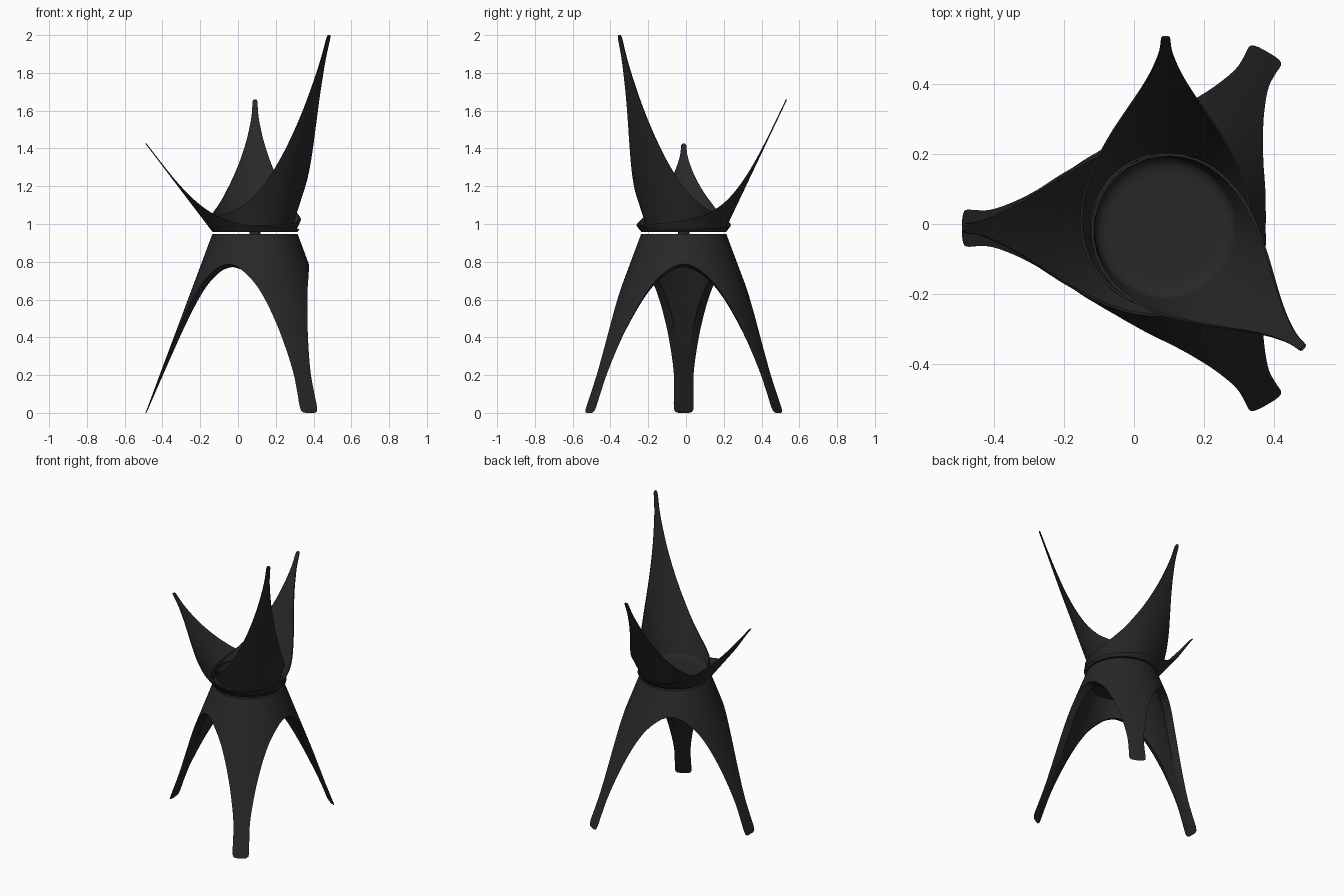
import bpy
import bmesh
from math import sin, cos, asin, exp, log, radians, pi
from mathutils import Matrix

cube = bpy.data.objects.get("Cube")
if cube:
    bpy.data.objects.remove(cube, do_unlink=True)

AXIS = Matrix.Translation((0.09, -0.012, 0))

black = bpy.data.materials.new("matte_black")
black.use_nodes = True
black.diffuse_color = (0.021, 0.021, 0.021, 1)
bsdf = black.node_tree.nodes["Principled BSDF"]
bsdf.inputs["Base Color"].default_value = black.diffuse_color
bsdf.inputs["Roughness"].default_value = 0.7


def make_object(name, bm):
    bmesh.ops.recalc_face_normals(bm, faces=bm.faces)
    bm.transform(AXIS)
    mesh = bpy.data.meshes.new(name)
    bm.to_mesh(mesh)
    bm.free()
    mesh.materials.append(black)
    obj = bpy.data.objects.new(name, mesh)
    bpy.context.collection.objects.link(obj)
    bpy.ops.object.select_all(action="DESELECT")
    obj.select_set(True)
    bpy.context.view_layer.objects.active = obj
    bpy.ops.object.shade_smooth_by_angle(angle=radians(30))


def lathe(name, profile, steps=96):
    """Revolve (radius, height) points around the vertical axis."""
    bm = bmesh.new()
    verts = [bm.verts.new((r, 0, z)) for r, z in profile]
    edges = [bm.edges.new(pair) for pair in zip(verts, verts[1:])]
    bmesh.ops.spin(bm, geom=verts + edges, cent=(0, 0, 0), axis=(0, 0, 1),
                   angle=2 * pi, steps=steps)
    bmesh.ops.remove_doubles(bm, verts=bm.verts, dist=0.0005)
    make_object(name, bm)


def interpolate(points, x):
    """Smooth monotone curve through (x, y) points."""
    slopes = [(b[1] - a[1]) / (b[0] - a[0]) for a, b in zip(points, points[1:])]
    tangents = [0]
    for a, b in zip(slopes, slopes[1:]):
        tangents.append(2 * a * b / (a + b) if a * b > 0 else 0)
    tangents.append(slopes[-1])
    i = 0
    while i < len(slopes) - 1 and x > points[i + 1][0]:
        i += 1
    (x0, y0), (x1, y1) = points[i], points[i + 1]
    h = x1 - x0
    s = (x - x0) / h
    return (y0 * (1 + 2 * s) * (1 - s) ** 2 + y1 * s * s * (3 - 2 * s)
            + h * tangents[i] * s * (1 - s) ** 2 + h * tangents[i + 1] * s * s * (s - 1))


def curved_strip(name, angle, rows, columns):
    """Thick cone patch; a row has (radius, height, half-angle) outside and inside."""
    bm = bmesh.new()
    loops = []
    for outer, inner in rows:
        loop = []
        for (r, z, half), way in ((outer, 1), (inner, -1)):
            for k in range(columns + 1):
                a = angle + way * half * (2 * k / columns - 1)
                loop.append(bm.verts.new((r * cos(a), r * sin(a), z)))
        loops.append(loop)
    count = len(loops[0])
    for low, high in zip(loops, loops[1:]):
        for k in range(count):
            n = (k + 1) % count
            bm.faces.new((low[k], low[n], high[n], high[k]))
    # close both ends between the outer and inner surface
    for loop in (loops[0], loops[-1]):
        for k in range(columns):
            bm.faces.new((loop[k], loop[k + 1], loop[count - 2 - k], loop[count - 1 - k]))
    make_object(name, bm)


# Crown of the base, joining the three legs
ARCH_TOP = 0.788


def cone_point(z):
    return 0.226 + 0.374 * (0.946 - z), z


def inner_point(z):
    """Point on the inside of the wall, which thins out toward the floor."""
    wall = 0.004 + 0.055 * z
    return cone_point(z)[0] - wall, max(0, z - 0.35 * wall)


lathe("base_crown", [(0, 0.946), (0.226, 0.946), cone_point(ARCH_TOP),
                     inner_point(ARCH_TOP), (0.2, 0.88), (0, 0.88)])

# Legs: the cone wall left between three arches (half-width, height)
ARCH = [(0, ARCH_TOP), (0.05, 0.776), (0.105, 0.74), (0.166, 0.68), (0.222, 0.6),
        (0.293, 0.47), (0.357, 0.33), (0.409, 0.2), (0.442, 0.1), (0.468, 0.02),
        (0.476, 0.006), (0.488, 0)]
leg_rows = []
for step in range(62):
    u = 0.488 * step / 61
    z = interpolate(ARCH, u)
    r_out = cone_point(z)[0]
    r_in, z_in = inner_point(z)
    u_in = u + 0.013 * (u / 0.488) ** 3
    half_in = max(0.005, pi / 3 - asin(min(u_in / r_in, 1)))
    leg_rows.append(((r_out, z, pi / 3 - asin(u / r_out)), (r_in, z_in, half_in)))
for side, degrees in (("left_back", 60), ("right", 180), ("left_front", 300)):
    curved_strip(side + "_leg", radians(degrees), leg_rows, 32)

# Small pin joining base and bowl
lathe("center_pin", [(0, 0.94), (0.03, 0.94), (0.03, 0.965), (0, 0.965)], 32)

# Bowl floor with a rounded inner corner
lathe("bowl_floor", [(0, 0.957), (0.22, 0.957), (0.22, 0.97), (0.199, 0.985),
                     (0.2, 1.014), (0.197, 1.006), (0.191, 0.999), (0.182, 0.993),
                     (0.17, 0.989), (0.15, 0.987), (0, 0.987)])

# Log of a petal's half-angle at each fraction of its height
SPREAD = [(t, log(radians(a))) for t, a in (
    (0.03, 180), (0.05, 125), (0.09, 76), (0.2, 42), (0.34, 24.5), (0.49, 13.8),
    (0.63, 7.6), (0.77, 3.8), (0.9, 1.8), (0.988, 1.3), (1, 0.7))]


def petal(name, degrees, z0, r0, z1, r1):
    """Flaring cone, whole at the bottom, that narrows to a tip."""
    rows = []
    levels = [0.03 + 0.97 * (k / 60) ** 1.6 for k in range(61)]
    for t in sorted(levels + [0, 0.988, 0.995]):
        half = min(pi, exp(interpolate(SPREAD, max(t, SPREAD[0][0]))))
        r, z = r0 + (r1 - r0) * t, z0 + (z1 - z0) * t
        rows.append(((r, z, half), (r - 0.007, z, half)))
    curved_strip(name, radians(degrees), rows, 72)


# Three nested petals of rising height
petal("low_petal", 180, 0.957, 0.224, 1.425, 0.58)
petal("middle_petal", 90, 0.968, 0.219, 1.66, 0.548)
petal("tall_petal", -41, 0.985, 0.198, 2.0, 0.523)
